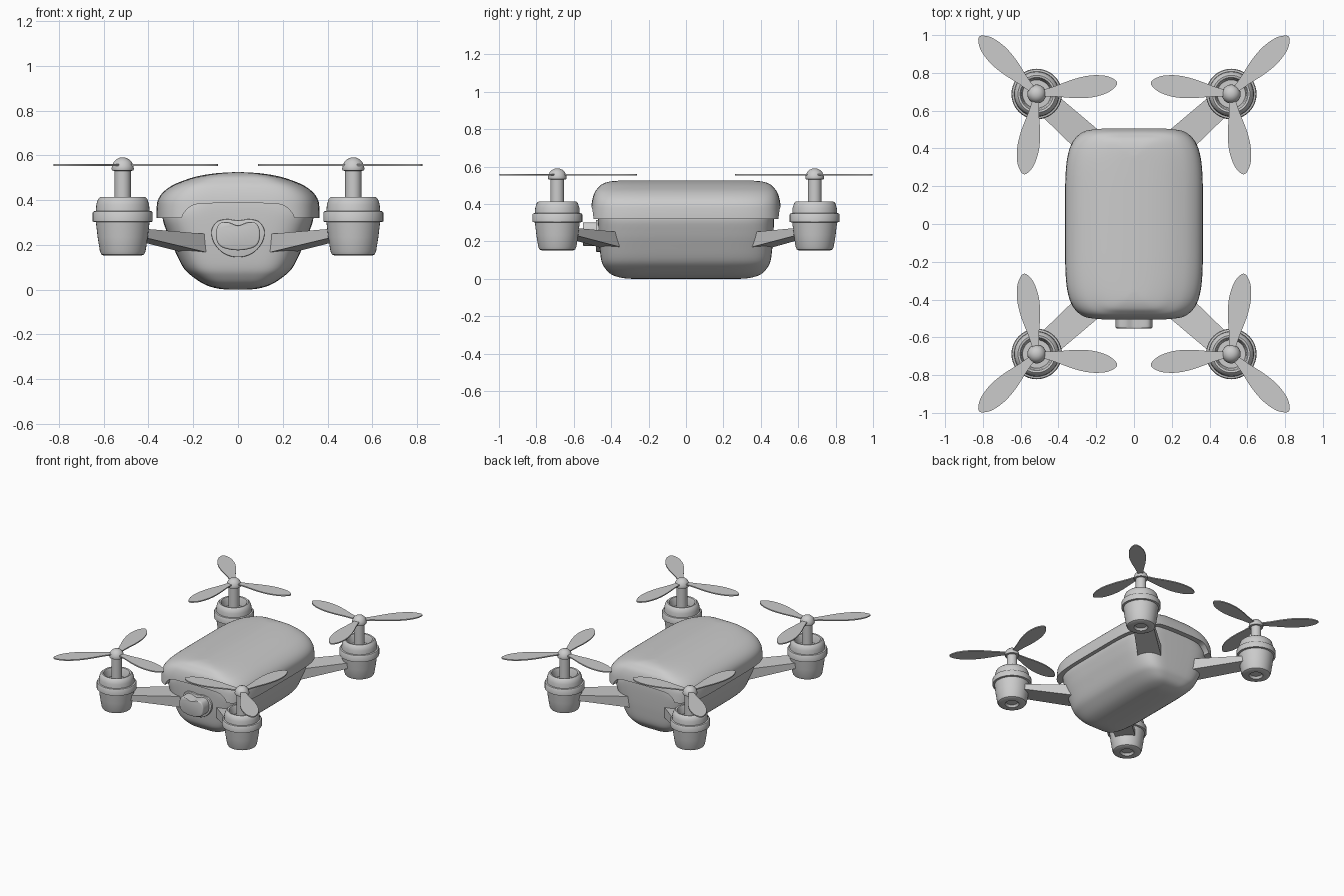
import bpy, bmesh
from math import sin, cos, pi, radians
from mathutils import Vector

if "Cube" in bpy.data.objects:
    bpy.data.objects.remove(bpy.data.objects["Cube"])


def loft(name, rings):
    """Skin a stack of equal-length rings and cap both ends."""
    bm = bmesh.new()
    loops = [[bm.verts.new(p) for p in ring] for ring in rings]
    n = len(loops[0])
    for a, b in zip(loops, loops[1:]):
        for i in range(n):
            j = (i + 1) % n
            bm.faces.new((a[i], a[j], b[j], b[i]))
    bm.faces.new(loops[0])
    bm.faces.new(loops[-1])
    bmesh.ops.recalc_face_normals(bm, faces=bm.faces)
    mesh = bpy.data.meshes.new(name)
    bm.to_mesh(mesh)
    bm.free()
    ob = bpy.data.objects.new(name, mesh)
    bpy.context.collection.objects.link(ob)
    return ob


def activate(ob):
    bpy.ops.object.select_all(action='DESELECT')
    ob.select_set(True)
    bpy.context.view_layer.objects.active = ob


def shade(ob, angle=35):
    activate(ob)
    bpy.ops.object.shade_smooth_by_angle(angle=radians(angle))
    return ob


def spline(pts, steps=4, closed=False):
    """Catmull-Rom curve through the points."""
    pts = [Vector(p) for p in pts]
    n = len(pts)
    get = (lambda i: pts[i % n]) if closed else (lambda i: pts[max(0, min(n - 1, i))])
    out = []
    for i in range(n if closed else n - 1):
        a, b, c, d = (get(i + k) for k in (-1, 0, 1, 2))
        for s in range(steps):
            t = s / steps
            out.append(0.5 * (2 * b + (c - a) * t + (2 * a - 5 * b + 4 * c - d) * t * t
                              + (3 * b - a - 3 * c + d) * t ** 3))
    return out if closed else out + [pts[-1]]


def rounded_ring(hx, hy, z, power=5, n=96):
    """Superellipse outline with half sizes hx, hy."""
    def f(v):
        return (1 if v >= 0 else -1) * abs(v) ** (2 / power)
    return [(hx * f(cos(2 * pi * i / n)), hy * f(sin(2 * pi * i / n)), z) for i in range(n)]


def revolve(name, profile, x, y, n=40):
    return shade(loft(name, [[(x + r * cos(2 * pi * i / n), y + r * sin(2 * pi * i / n), z)
                              for i in range(n)] for r, z in profile]))


# Lower body: half width, half length, height
lower = [(.03, .28, 0), (.09, .34, .005), (.15, .40, .024), (.205, .435, .06), (.245, .453, .10),
         (.285, .463, .18), (.315, .468, .25), (.337, .471, .33), (.30, .470, .38), (.25, .465, .42)]
shade(loft("lower_body", [rounded_ring(*p) for p in spline(lower)]), 50)

# Upper shell with an arched opening at each end
upper = [(.365, .512, .32), (.364, .509, .36), (.358, .505, .40), (.335, .498, .435), (.295, .487, .465),
         (.245, .47, .487), (.18, .448, .507), (.10, .41, .52), (.02, .36, .525)]
shell = loft("upper_shell", [rounded_ring(*p) for p in spline(upper)])
arch = spline([(-.255, .31), (-.24, .345), (-.20, .378), (-.12, .386), (0, .388),
               (.12, .386), (.20, .378), (.24, .345), (.255, .31)])
cutter = loft("arch_cutter", [[(x, y, z) for x, z in arch] for y in (-.7, .7)])
cutter.hide_render = True
mod = shell.modifiers.new("arch", 'BOOLEAN')
mod.operation = 'DIFFERENCE'
mod.solver = 'EXACT'
mod.object = cutter
activate(shell)
bpy.ops.object.modifier_apply(modifier=mod.name)
bpy.data.objects.remove(cutter)
shade(shell, 40)


# Camera: shallow base plate and a bean-shaped housing
def camera_part(name, half, y_back, y_front, bevel):
    mirrored = half + [(-x, z) for x, z in half[-2:0:-1]]
    outline = spline(mirrored, 6, True)
    mid = sum(z for _, z in outline) / len(outline)

    def ring(y, s):
        return [(x * s, y, mid + (z - mid) * s) for x, z in outline]
    rings = [ring(y_back, 1)]
    for k in range(4):
        a = k * pi / 6
        rings.append(ring(y_front + bevel * (1 - sin(a)), 1 - bevel * 8 * (1 - cos(a))))
    shade(loft(name, rings), 40)


camera_part("camera_plate", [(0, .309), (.05, .315), (.095, .303), (.119, .26), (.105, .205),
                             (.06, .16), (0, .145)], -.43, -.482, .004)
camera_part("camera_housing", [(0, .288), (.045, .302), (.083, .295), (.099, .25), (.08, .195),
                               (0, .176)], -.43, -.552, .01)

MOTOR = [(.038, .168), (.048, .152), (.083, .152), (.096, .158), (.102, .172), (.112, .235), (.12, .302),
         (.134, .304), (.134, .344), (.13, .35), (.12, .352), (.118, .38), (.11, .405), (.099, .415),
         (.088, .413), (.082, .40), (.075, .355), (.02, .355)]
SHAFT = [(.036, .35), (.036, .54)]
HUB = [(.034, .53), (.048, .533), (.05, .54), (.048, .553), (.041, .57), (.028, .583), (.012, .59)]
BLADE = [(.02, .015), (.10, .028), (.20, .05), (.29, .058), (.37, .046), (.415, .022), (.43, 0)]
blade_outline = spline(BLADE + [(r, -w) for r, w in BLADE[-2::-1]], 4)


def blade(name, x, y, sx, sy, angle):
    c, s = cos(radians(angle)), sin(radians(angle))
    shade(loft(name, [[(x + sx * (c * u - s * v), y + sy * (s * u + c * v), z)
                       for u, v in blade_outline] for z in (.553, .561)]))


def arm(name, x, y, sx, sy):
    axis, side = Vector((-.741, -.671)), Vector((-.671, .741))
    rings = []
    for dist, half, z0, z1 in ((.06, .067, .235, .273), (.46, .081, .162, .247)):
        centre = Vector((abs(x), abs(y))) + axis * dist
        a, b = centre + side * half, centre - side * half
        rings.append([(sx * p.x, sy * p.y, z) for p, z in ((a, z0), (b, z0), (b, z1), (a, z1))])
    loft(name, rings)


# Arm, motor and propeller on each corner
for sy, end in ((-1, "front"), (1, "back")):
    for sx, hand in ((-1, "left"), (1, "right")):
        tag = f"{end}_{hand}"
        x, y = .515 * sx, .688 * sy
        arm(f"{tag}_arm", x, y, sx, sy)
        revolve(f"{tag}_motor", MOTOR, x, y)
        revolve(f"{tag}_shaft", SHAFT, x, y)
        revolve(f"{tag}_hub", HUB, x, y)
        for i, angle in enumerate((45, 172, 279)):
            blade(f"{tag}_blade_{i + 1}", x, y, sx, sy, angle)
